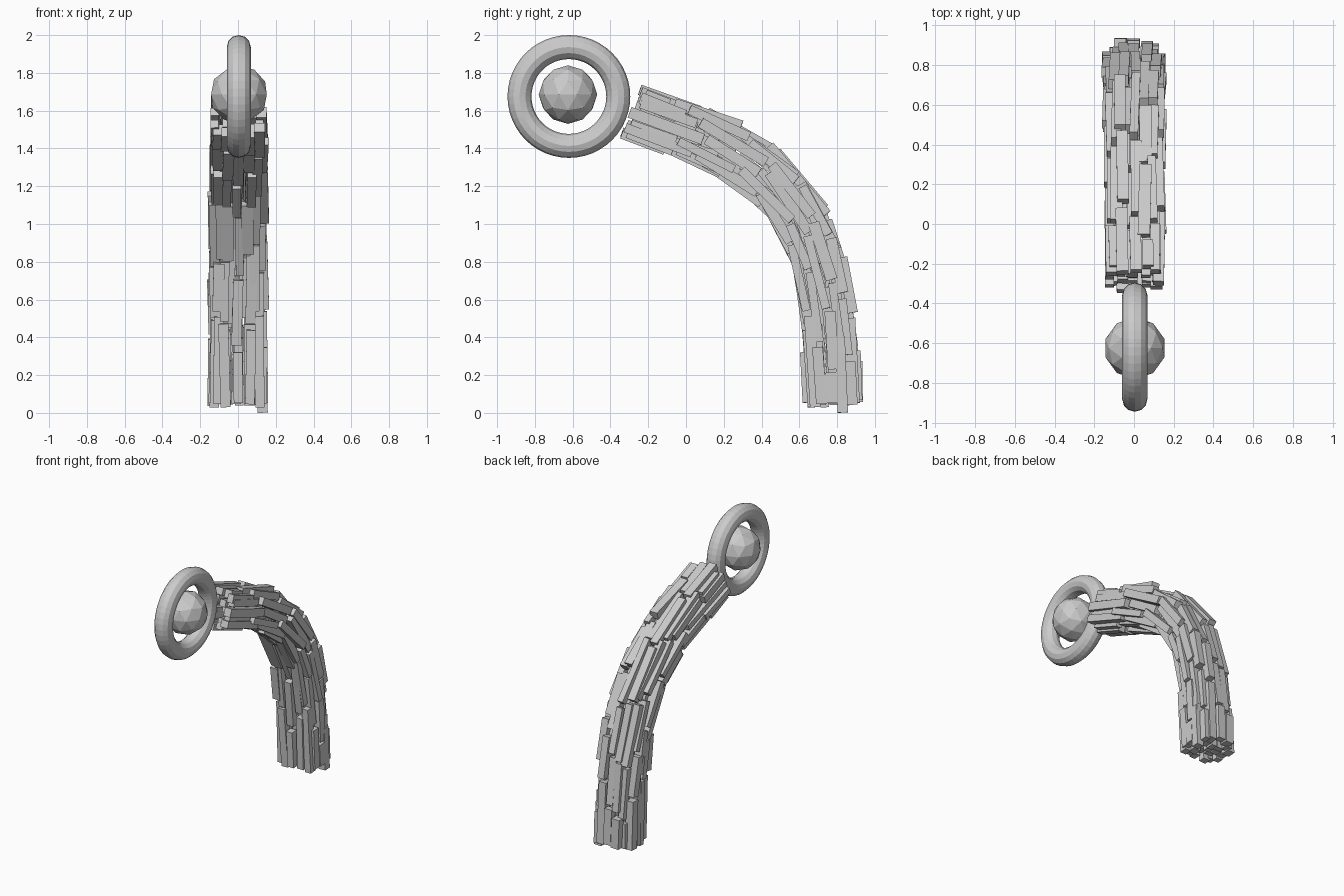
import bpy, bmesh, math, random
from mathutils import Vector, Matrix

if "Cube" in bpy.data.objects:
    bpy.data.objects.remove(bpy.data.objects["Cube"])
random.seed(11)

# ring and floating core at the tip
TIP = (0.004, -0.62, 1.675)
bpy.ops.mesh.primitive_torus_add(location=TIP, rotation=(0, math.pi / 2, 0), major_segments=48,
                                 minor_segments=12, major_radius=0.2615, minor_radius=0.0635)
bpy.context.object.name = "tip_ring"
bpy.ops.mesh.primitive_ico_sphere_add(subdivisions=2, radius=0.155, location=(0.005, -0.625, 1.685))
bpy.context.object.name = "tip_core"

# centre line of the arm (y, z), densely sampled
KEYS = [(0.78, 0.0), (0.77, 0.25), (0.75, 0.5), (0.675, 0.86), (0.485, 1.19),
        (0.17, 1.42), (-0.06, 1.505), (-0.3, 1.595)]
pts = [Vector((0, y, z)) for y, z in KEYS]
pts = [2 * pts[0] - pts[1]] + pts + [2 * pts[-1] - pts[-2]]
path = []
for a, b, c, d in zip(pts, pts[1:], pts[2:], pts[3:]):
    for i in range(20):
        t = i / 20
        path.append(0.5 * (2 * b + (c - a) * t + (2 * a - 5 * b + 4 * c - d) * t * t
                           + (3 * b - a - 3 * c + d) * t ** 3))
path.append(pts[-2])
dist = [0.0]
for a, b in zip(path, path[1:]):
    dist.append(dist[-1] + (b - a).length)
LENGTH = dist[-1]


def frame(s):
    """Point, tangent and outward normal at distance s along the arm."""
    i = min(range(len(path) - 1), key=lambda k: abs(dist[k] - s))
    lo, hi = max(i - 1, 0), min(i + 1, len(path) - 1)
    tan = (path[hi] - path[lo]).normalized()
    return path[i] + tan * (s - dist[i]), tan, Vector((0, tan.z, -tan.y))


def add_bar(bm, s0, s1, u, v, w, h):
    """Straight bar between two distances, offset sideways u and outwards v."""
    p0, _, n0 = frame(s0)
    p1, _, n1 = frame(s1)
    pm, tan, nrm = frame((s0 + s1) / 2)
    mid = (p0 + p1 + 2 * pm + v * (n0 + n1 + 2 * nrm)) / 4
    length = (p1 + v * n1 - p0 - v * n0).length
    side = Vector((1, 0, 0))
    rot = Matrix((side, nrm, tan)).transposed()
    tilt = Matrix.Rotation(random.uniform(-.03, .03), 3, 'X') @ Matrix.Rotation(random.uniform(-.03, .03), 3, 'Y')
    m = Matrix.Translation(mid + side * u) @ (rot @ tilt).to_4x4() @ Matrix.Diagonal((w, h, length, 1))
    bmesh.ops.create_cube(bm, size=1, matrix=m)


# arm: five by five lanes of staggered bars, corner lanes pulled in
bm = bmesh.new()
N, PITCH = 5, 0.059
for i in range(N):
    for j in range(N):
        u, v = (i - 2) * PITCH, (j - 2) * PITCH
        if abs(u) + abs(v) > 3.5 * PITCH:
            u, v = u * 0.84, v * 0.84
        s = random.uniform(0.03, 0.07)
        end = LENGTH - random.uniform(0, 0.06)
        first = True
        while s < end - 0.06:
            ln = random.uniform(0.15, 0.5) if first else random.uniform(0.26, 0.42)
            e = s + ln
            if end - e < 0.14:
                e = end
            k = 1.0 + 0.03 * max(0, 1 - s / 0.5)
            add_bar(bm, s, e, u * k + random.uniform(-.012, .014), v * k + random.uniform(-.014, .014),
                    random.uniform(0.042, 0.062), random.uniform(0.042, 0.062))
            s, first = e + random.uniform(0.01, 0.04), False
# longest foot bar touches the ground
add_bar(bm, 0.0, 0.4, 0.125, 0.05, 0.055, 0.055)
low = min(v.co.z for v in bm.verts)
for v in bm.verts:
    v.co.z -= low * max(0, 1 - v.co.z / 0.5)
mesh = bpy.data.meshes.new("arm_bars")
bm.to_mesh(mesh)
bm.free()
bpy.context.collection.objects.link(bpy.data.objects.new("arm_bars", mesh))
